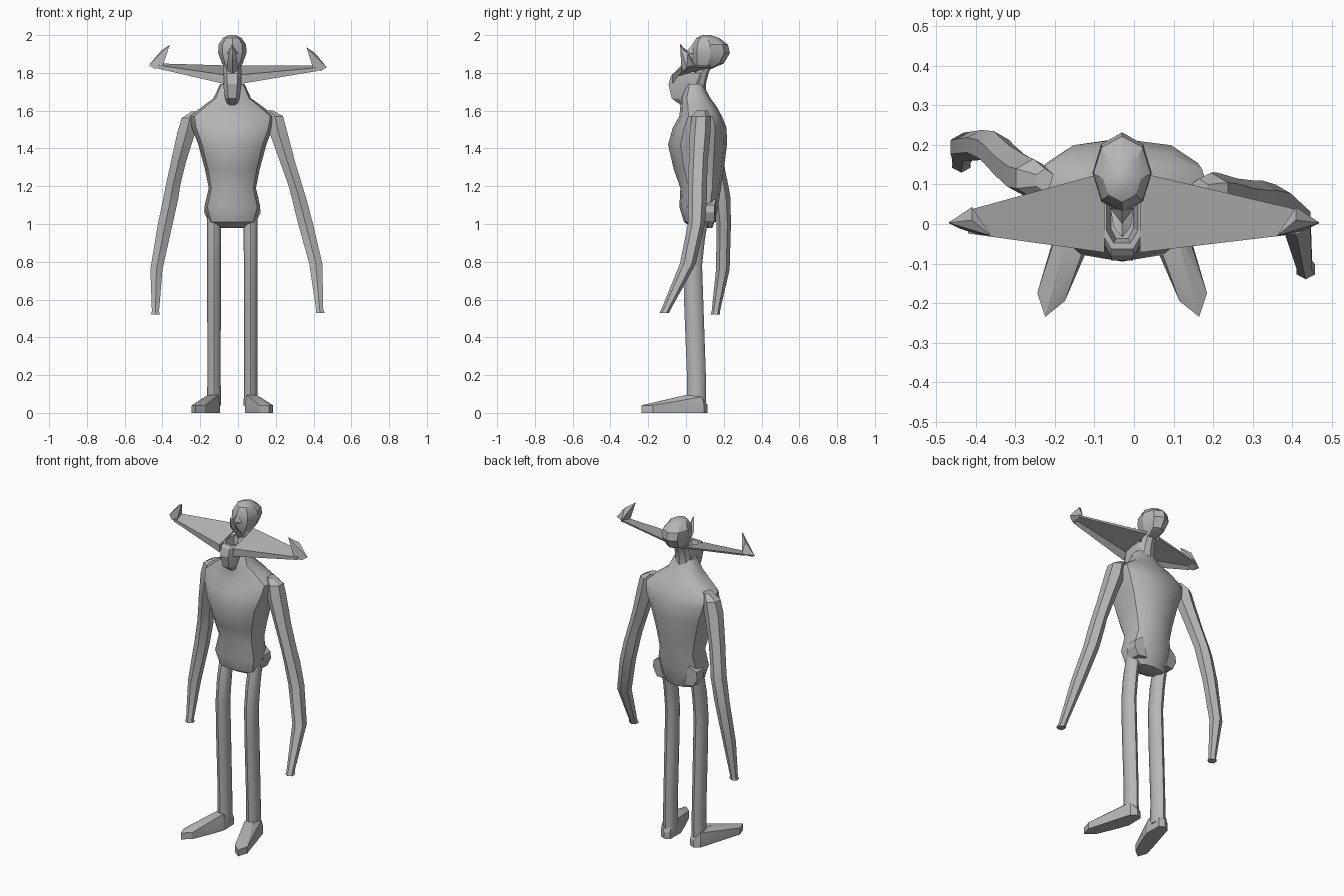
import bpy, bmesh, math

grey = bpy.data.materials.new("plain_grey")
grey.diffuse_color = (0.47, 0.47, 0.47, 1)
CX = -0.03  # midline of the figure


def finish(name, bm, angle=30):
    bmesh.ops.recalc_face_normals(bm, faces=bm.faces)
    mesh = bpy.data.meshes.new(name)
    bm.to_mesh(mesh)
    bm.free()
    ob = bpy.data.objects.new(name, mesh)
    bpy.context.collection.objects.link(ob)
    mesh.materials.append(grey)
    bpy.ops.object.select_all(action='DESELECT')
    ob.select_set(True)
    bpy.context.view_layer.objects.active = ob
    bpy.ops.object.shade_smooth_by_angle(angle=math.radians(angle))
    return ob


def skin(name, loops, angle=30):
    """Bridge matching loops of points and cap both ends."""
    bm = bmesh.new()
    rows = [[bm.verts.new(p) for p in loop] for loop in loops]
    n = len(rows[0])
    for a, b in zip(rows, rows[1:]):
        for i in range(n):
            j = (i + 1) % n
            bm.faces.new((a[i], a[j], b[j], b[i]))
    bm.faces.new(rows[0])
    bm.faces.new(rows[-1])
    return finish(name, bm, angle)


def loft(name, rings, sides=8, power=1.0, angle=30, turn=0.0):
    """Rings are (centre x, centre y, z, half width, half depth)."""
    def co(t, r):
        v = math.cos(t)
        return math.copysign(abs(v) ** power, v) * r
    loops = []
    for x, y, z, rx, ry in rings:
        ts = [2 * math.pi * (i + turn) / sides for i in range(sides)]
        loops.append([(x + co(t, rx), y + co(t - math.pi / 2, ry), z) for t in ts])
    return skin(name, loops, angle)


def hull(name, points, angle=20):
    bm = bmesh.new()
    for p in points:
        bm.verts.new(p)
    res = bmesh.ops.convex_hull(bm, input=bm.verts)
    bmesh.ops.delete(bm, geom=list({v for v in res["geom_interior"]
                                    if isinstance(v, bmesh.types.BMVert)}), context='VERTS')
    return finish(name, bm, angle)


def body(rows):
    """Convert (z, half width, front y, back y) to centred rings."""
    return [(CX, (f + b) / 2, z, w, (b - f) / 2) for z, w, f, b in rows]


# Torso from hips to collar
loft("torso", body([
    (0.98, .085, .04, .14), (1.01, .125, -.01, .15), (1.09, .148, -.035, .17),
    (1.19, .125, -.03, .185), (1.29, .145, -.065, .20), (1.42, .18, -.095, .217),
    (1.51, .215, -.07, .215), (1.57, .225, -.035, .19), (1.625, .155, -.03, .16),
    (1.665, .10, -.03, .13), (1.74, .065, .0, .09)]), 12, 0.8, 35)

# Hip blocks on each side of the waist
for s, side in ((-1, "left"), (1, "right")):
    hull(side + "_hip_block", [(CX + s * d, y, z) for d, y, z in (
        (.10, .07, 1.13), (.10, .16, 1.13), (.145, .08, 1.10), (.145, .15, 1.10),
        (.15, .08, 1.06), (.15, .15, 1.06), (.125, .07, 1.01), (.125, .15, 1.01),
        (.07, .07, 1.01), (.07, .16, 1.01))])

# Neck and head
loft("neck", body([(1.66, .06, .02, .11), (1.74, .05, .03, .105),
                   (1.80, .045, .045, .12), (1.86, .045, .06, .15)]), 8)
loft("head", body([
    (1.815, .03, .055, .12), (1.85, .055, .035, .20), (1.905, .075, .027, .232),
    (1.95, .073, .033, .222), (1.985, .048, .055, .175), (2.0, .018, .085, .13)]), 8)

# Open scoop-shaped jaw
loft("jaw", body([
    (1.63, .028, -.03, .03), (1.665, .04, -.08, .07), (1.74, .052, -.098, .10),
    (1.785, .056, -.085, .11), (1.80, .054, -.068, .11), (1.80, .042, -.052, .095),
    (1.755, .03, -.04, .08)]), 8, 0.7, 25, 0.5)

# Curled tongue rising out of the jaw, and the nose
tongue = [(.07, 1.80, .03, .015), (.03, 1.845, .028, .012), (-.005, 1.885, .022, .01),
          (-.017, 1.915, .014, .008), (-.03, 1.95, .003, .003)]
skin("tongue", [[(CX - w, y, z), (CX, y - t, z - t), (CX + w, y, z), (CX, y + t, z + t)]
                for y, z, w, t in tongue])
hull("nose", [(CX - .03, .04, 1.90), (CX + .03, .04, 1.90), (CX, .035, 1.95),
              (CX, .0, 1.915), (CX, .005, 1.895)])

# Broad side tusks: hollow-bottomed wings with upturned points
for s, side, dz in ((-1, "left", 0.0), (1, "right", -0.012)):
    root = [(-.07, 1.742), (-.072, 1.79), (.13, 1.84), (.125, 1.828), (-.045, 1.782)]
    tip = [(-.022, 1.822), (-.024, 1.84), (.035, 1.85), (.033, 1.84), (-.005, 1.838)]
    skin(side + "_tusk", [
        [(CX + s * .045, y, z) for y, z in root],
        [(s * .42, y, z + dz) for y, z in tip]], 25)
    hull(side + "_tusk_point", [(s * x, y, z + dz) for x, y, z in (
        (.47, .003, 1.842), (.41, .043, 1.852), (.40, -.025, 1.83), (.44, -.012, 1.822),
        (.41, .01, 1.915), (.362, -.03, 1.948))])

# Arms, each with its own pose
arms = {
    "left_arm": [
        (-.225, .11, 1.595, .025, .03), (-.255, .115, 1.56, .05, .05),
        (-.272, .12, 1.49, .055, .052), (-.315, .15, 1.33, .046, .048),
        (-.345, .18, 1.20, .044, .045), (-.355, .19, 1.14, .046, .045),
        (-.385, .20, 1.0, .045, .038), (-.432, .195, .76, .037, .036),
        (-.437, .158, .54, .022, .022), (-.437, .155, .52, .027, .025)],
    "right_arm": [
        (.165, .085, 1.60, .025, .03), (.195, .08, 1.57, .05, .05),
        (.212, .075, 1.49, .055, .055), (.262, .065, 1.33, .046, .05),
        (.305, .06, 1.20, .042, .05), (.325, .06, 1.13, .044, .05),
        (.358, .055, 1.0, .045, .045), (.412, .01, .79, .04, .042),
        (.432, -.105, .55, .022, .025), (.435, -.115, .53, .027, .025)],
}
for name, rings in arms.items():
    loft(name, rings, 6, 1.0, 25, 0.5)

# Legs and outward-pointing feet
for s, side in ((-1, "left"), (1, "right")):
    x = CX + s * .097
    loft(side + "_leg", [
        (x, .055, .04, .037, .05), (x, .055, .2, .035, .05), (x, .042, .55, .036, .051),
        (x, .035, .78, .036, .05), (x, .05, .92, .037, .05), (x, .075, 1.04, .037, .045)], 8, 1, 50)
    sole = [(.195, -.235), (.215, -.175), (.172, -.03), (.135, .095), (.10, .115),
            (.068, .10), (.066, .0), (.095, -.08), (.145, -.195)]
    pts = [(d, y, 0) for d, y in sole]
    pts += [(d, y, .04) for d, y in sole]
    pts += [(.075, .0, .095), (.13, .0, .095), (.13, .085, .085), (.075, .085, .085)]
    hull(side + "_foot", [(CX + s * d, y, z) for d, y, z in pts])
